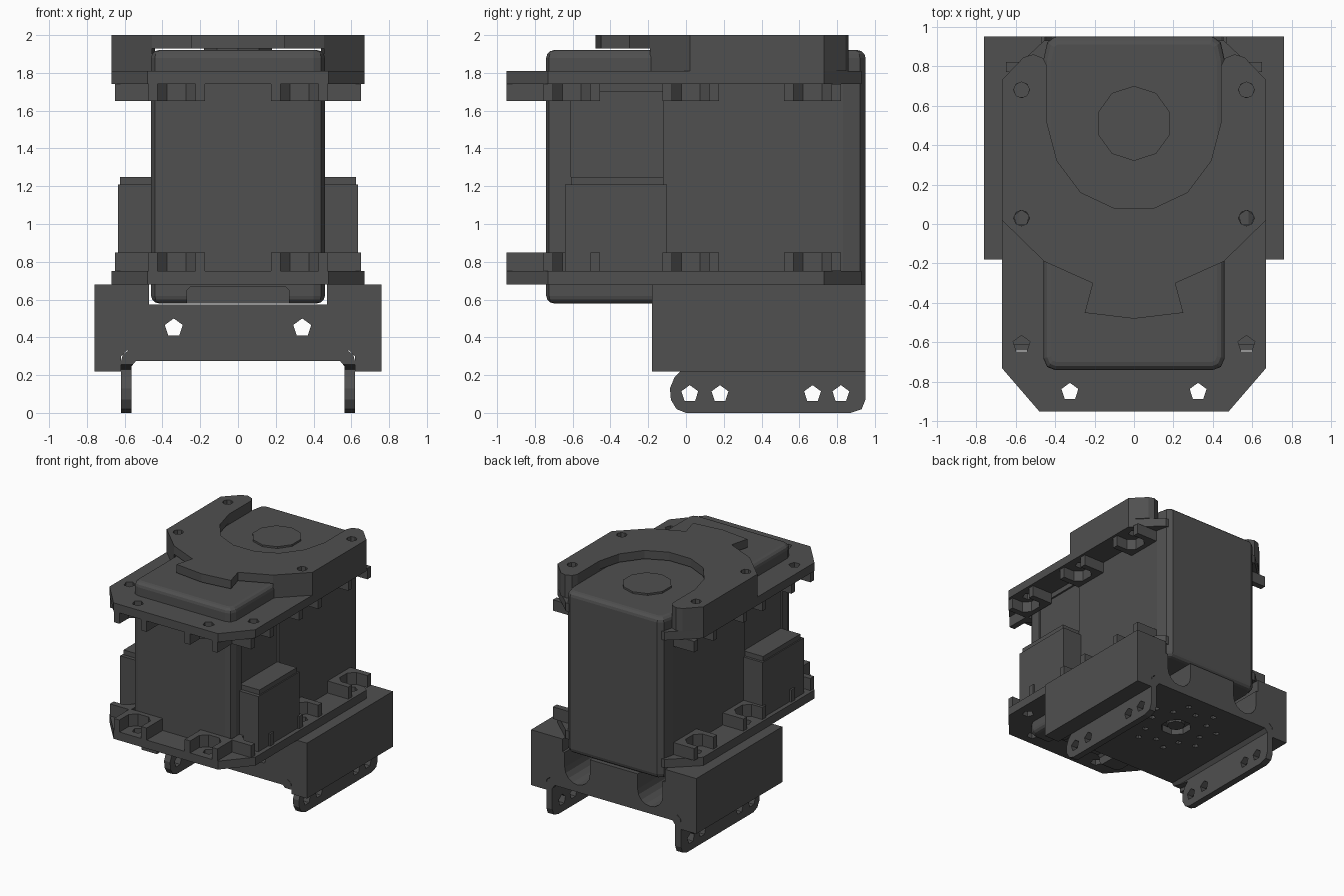
import bpy, bmesh, math
from mathutils import Vector

if "Cube" in bpy.data.objects:
    bpy.data.objects.remove(bpy.data.objects["Cube"])

dark = bpy.data.materials.new("dark_grey")
dark.diffuse_color = (0.08, 0.08, 0.08, 1)
dark.use_nodes = True
dark.node_tree.nodes["Principled BSDF"].inputs["Base Color"].default_value = dark.diffuse_color


def prism_into(bm, pts, lo, hi, axis):
    """Extrude a 2D outline along an axis: x takes (y,z), y takes (x,z), z takes (x,y)."""
    def place(p, t):
        return {'x': (t, p[0], p[1]), 'y': (p[0], t, p[1]), 'z': (p[0], p[1], t)}[axis]
    a = [bm.verts.new(place(p, lo)) for p in pts]
    b = [bm.verts.new(place(p, hi)) for p in pts]
    n = len(pts)
    faces = [bm.faces.new(a), bm.faces.new(b)]
    faces += [bm.faces.new((a[i], a[(i + 1) % n], b[(i + 1) % n], b[i])) for i in range(n)]
    bmesh.ops.recalc_face_normals(bm, faces=faces)


def build(name, prisms):
    bm = bmesh.new()
    for p in prisms:
        prism_into(bm, *p)
    me = bpy.data.meshes.new(name)
    bm.to_mesh(me)
    bm.free()
    me.materials.append(dark)
    ob = bpy.data.objects.new(name, me)
    bpy.context.collection.objects.link(ob)
    return ob


def apply_mods(ob):
    bpy.context.view_layer.objects.active = ob
    for m in list(ob.modifiers):
        bpy.ops.object.modifier_apply(modifier=m.name)


def boolean(ob, prisms, op='DIFFERENCE'):
    tool = build("cutter", prisms)
    tool.hide_render = True
    m = ob.modifiers.new("cut", 'BOOLEAN')
    m.operation, m.object, m.solver = op, tool, 'EXACT'
    apply_mods(ob)
    bpy.data.objects.remove(tool)


def ngon(cx, cy, r, n=5, turn=90):
    return [(cx + r * math.cos(math.radians(turn + 360 * i / n)),
             cy + r * math.sin(math.radians(turn + 360 * i / n))) for i in range(n)]


def rect(x0, x1, y0, y1):
    return [(x0, y0), (x1, y0), (x1, y1), (x0, y1)]


def mirrored(half):
    """Close a right-hand outline with its left-hand mirror image."""
    return half + [(-x, y) for x, y in reversed(half) if abs(x) > 1e-6]


# Motor case with softened edges
case = build("motor_case", [(mirrored([(.40, -.74), (.44, -.725), (.46, -.68), (.46, .83),
                                       (.44, .92), (.40, .95)]), .58, 1.92, 'z')])
bev = case.modifiers.new("bevel", 'BEVEL')
bev.width, bev.segments, bev.limit_method, bev.angle_limit = .04, 3, 'ANGLE', math.radians(60)
apply_mods(case)
recesses = [(rect(-.61, -.12, .8, 1.7), *sorted((s * .445, s * .6)), 'x') for s in (-1, 1)]
boolean(case, recesses + [([(-.27, .5), (.27, .5), (.27, .65), (.25, .67), (-.25, .67), (-.27, .65)],
                           -.8, -.57, 'y')])
build("top_cap_disc", [(ngon(0, .51, .19, 10), 1.9, 1.935, 'z')])

# Mounting flanges: thin plate plus open nut pockets
flange = mirrored([(.48, -.95), (.67, -.73), (.67, .73), (.455, .93)])
flange_holes = [(s * .57, y) for s in (-1, 1) for y in (-.61, .03, .68)]
flange_holes += [(s * .325, -.85) for s in (-1, 1)]


def pocket(d):
    return mirrored([(.15, 0), (.15, d), (.10, d), (.10, .09), (.05, .04)][::-1])[:]


def pocket_outline(d):
    half = [(.05, .04), (.10, .09), (.10, d), (.15, d), (.15, 0)]
    return mirrored(half)


pads = []
for s in (-1, 1):
    pads += [[(s * (.46 + v), yc + u) for u, v in pocket_outline(.19)] for yc in (-.605, .025, .67)]
    pads.append([(s * .325 + u, -.74 - v) for u, v in pocket_outline(.21)])

for name, plate_z, pad_z in (("lower_flange", (.68, .75), (.75, .85)),
                             ("upper_flange", (1.74, 1.81), (1.65, 1.74))):
    plate = build(name, [(flange, *plate_z, 'z')])
    boolean(plate, [(ngon(x, y, .045), plate_z[0] - .1, plate_z[1] + .1, 'z') for x, y in flange_holes])
    build(name + "_nut_pockets", [(p, *pad_z, 'z') for p in pads])

# Side connector sockets
for s, side in ((-1, "left"), (1, "right")):
    build(side + "_connector", [
        (rect(-.64, -.10, .75, 1.21), *sorted((s * .44, s * .635)), 'x'),
        (rect(-.61, -.12, 1.21, 1.25), *sorted((s * .44, s * .625)), 'x')])

# Top clamp plate: U opening around the disc, tab to the front
inner = [(.10, .08), (.27, .16), (.39, .32), (.44, .51), (.44, .80), (.46, .84),
         (.51, .86), (.56, .845), (.67, .73), (.67, .02), (.455, -.19)]
clamp = build("top_clamp", [(mirrored(inner + [(.21, -.30), (.25, -.45), (0, -.48)]), 1.93, 2.0, 'z')])
clamp_holes = [(ngon(s * .57, y, .04, 8), 1.7, 2.1, 'z') for s in (-1, 1) for y in (.03, .68)]
boolean(clamp, clamp_holes)
for s, side in ((-1, "left"), (1, "right")):
    foot = build(side + "_clamp_foot", [([(s * x, y) for x, y in inner[4:]], 1.81, 1.93, 'z')])
    boolean(foot, clamp_holes)

# Lower block, channelled above for the case and below for the bracket
block = build("lower_block", [(mirrored([(.47, .575), (.47, .68), (.76, .68), (.76, .22),
                                         (.62, .22), (.62, .30), (.59, .33)]), -.18, .95, 'y')])
for s in (-1, 1):
    slot = [(s * .335 + .115 * math.cos(math.pi * i / 8), .45 - .115 * math.sin(math.pi * i / 8))
            for i in range(9)] + [(s * .335 - .115, .75), (s * .335 + .115, .75)]
    boolean(block, [(slot, 0, 1.0, 'y')])
    boolean(block, [(ngon(s * .34, .45, .05), -.3, .1, 'y')])
boolean(block, [(ngon(s * .57, .03, .04), .2, .8, 'z') for s in (-1, 1)])

# U bracket: bent sheet trimmed to the side outline, then drilled
bracket = build("bottom_bracket", [(mirrored([(.54, .275), (.565, .245), (.565, 0), (.62, 0),
                                              (.62, .27), (.61, .31), (.58, .33)]), -.3, 1.0, 'y')])
boolean(bracket, [([(-.18, .34), (-.18, .255), (-.02, .23), (-.06, .19), (-.085, .13), (-.08, .07),
                    (-.05, .02), (0, 0), (.87, 0), (.93, .02), (.95, .07), (.95, .34)],
                   -.8, .8, 'x')], 'INTERSECT')
boolean(bracket, [(ngon(y, .1, .047), -.8, .8, 'x') for y in (.02, .18, .67, .82)])
ring = [(r * math.cos(a), .51 + r * math.sin(a)) for r, off in ((.24, 0), (.33, .5))
        for a in [(i + off) * math.pi / 4 for i in range(8)]]
boolean(bracket, [(ngon(x, y, .025), .2, .4, 'z') for x, y in ring] +
        [(ngon(0, .51, .12, 8, 22.5), .2, .4, 'z')])
build("horn_hub", [(ngon(0, .51, .07, 8), .29, .4, 'z')])
